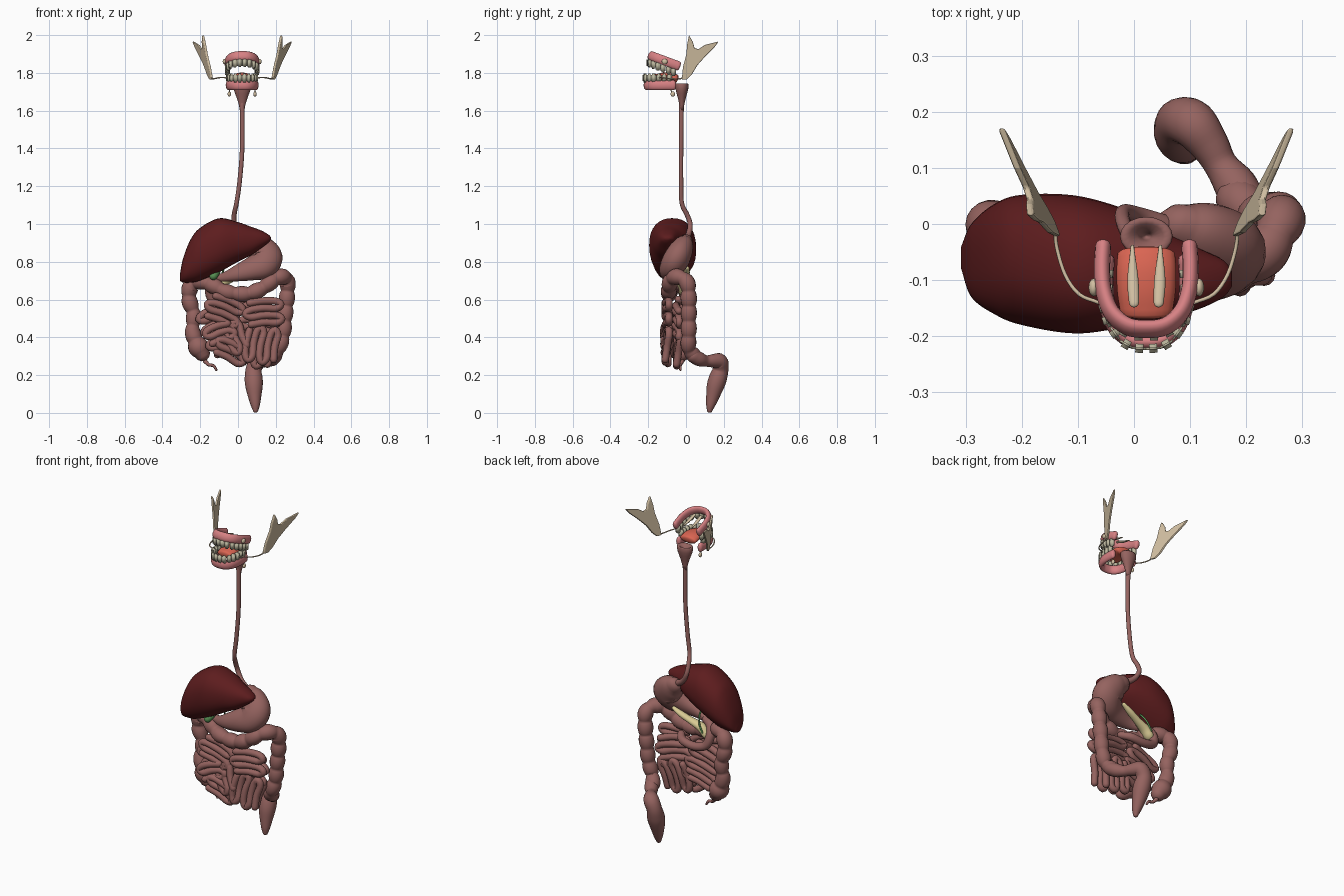
import bpy, bmesh, math
from mathutils import Vector, Matrix

if "Cube" in bpy.data.objects:
    bpy.data.objects.remove(bpy.data.objects["Cube"])


def mat(name, c):
    m = bpy.data.materials.new(name)
    m.diffuse_color = (*c, 1)
    m.use_nodes = True
    m.node_tree.nodes["Principled BSDF"].inputs["Base Color"].default_value = m.diffuse_color
    return m


GUT = mat("gut_brown", (0.30, 0.125, 0.115))
LIVER = mat("liver_red", (0.11, 0.012, 0.013))
GUM = mat("gum_pink", (0.68, 0.22, 0.23))
TONGUE = mat("tongue_red", (0.70, 0.13, 0.085))
BONE = mat("gland_cream", (0.64, 0.52, 0.36))
TOOTH = mat("tooth_ivory", (0.50, 0.47, 0.34))
PANC = mat("pancreas_yellow", (0.70, 0.60, 0.30))
BILE = mat("bile_green", (0.10, 0.29, 0.09))
CX = 0.022  # mirror plane of the head parts


def finish(name, bm, m, smooth=True):
    bmesh.ops.recalc_face_normals(bm, faces=bm.faces)
    me = bpy.data.meshes.new(name)
    bm.to_mesh(me)
    bm.free()
    me.materials.append(m)
    for p in me.polygons:
        p.use_smooth = smooth
    ob = bpy.data.objects.new(name, me)
    bpy.context.collection.objects.link(ob)
    return ob


def skin(name, rings, m):
    """Bridge rings of equal size and close both ends."""
    bm = bmesh.new()
    vr = [[bm.verts.new(p) for p in r] for r in rings]
    n = len(vr[0])
    for a, b in zip(vr, vr[1:]):
        for i in range(n):
            j = (i + 1) % n
            bm.faces.new((a[i], a[j], b[j], b[i]))
    for r in (vr[0], vr[-1]):
        c = bm.verts.new(sum((v.co for v in r), Vector()) / n)
        for i in range(n):
            bm.faces.new((r[i], r[(i + 1) % n], c))
    return finish(name, bm, m)


def spline(pts, step):
    """Catmull-Rom through tuples of any length, sampled about every step."""
    P = [Vector(p) for p in pts]
    P = [P[0] * 2 - P[1]] + P + [P[-1] * 2 - P[-2]]
    out = []
    for i in range(1, len(P) - 2):
        a, b, c, d = P[i - 1:i + 3]
        k = max(2, math.ceil((c - b).length / step))
        for j in range(k):
            t = j / k
            out.append(0.5 * (2 * b + (c - a) * t + (2 * a - 5 * b + 4 * c - d) * t * t
                              + (3 * b - a - 3 * c + d) * t ** 3))
    return out + [P[-2]]


def tube(name, pts, m, sides=14, step=0.012, flat=1.0, bulge=0.0, period=0.08, cap=1.0, up=None):
    """Tube along (x, y, z, radius) points with rounded ends."""
    S = spline(pts, step)
    C = [Vector(s[:3]) for s in S]
    R = [max(s[3], 0.001) for s in S]
    T = [(C[min(i + 1, len(C) - 1)] - C[max(i - 1, 0)]).normalized() for i in range(len(C))]
    up = Vector(up or ((0, 0, 1) if abs(T[0].z) < 0.9 else (0, 1, 0)))
    rings, run = [], 0.0

    def ring(c, r, nn, bb):
        return [c + bb * (r * math.cos(2 * math.pi * k / sides))
                + nn * (r * flat * math.sin(2 * math.pi * k / sides)) for k in range(sides)]
    for i, (c, r, t) in enumerate(zip(C, R, T)):
        up = (up - t * up.dot(t)).normalized()
        b = t.cross(up)
        if i:
            run += (c - C[i - 1]).length
        if bulge:
            r *= 1 - bulge + 1.5 * bulge * abs(math.sin(math.pi * run / period)) ** 0.7
        caps = [(c + t * (sg * cap * r * math.sin(a)), r * math.cos(a))
                for sg in (-1, 1) for a in (0.5, 1.0, 1.45)]
        if i == 0:
            rings += [ring(p, q, up, b) for p, q in reversed(caps[:3])]
        rings.append(ring(c, r, up, b))
        if i == len(C) - 1:
            rings += [ring(p, q, up, b) for p, q in caps[3:]]
    return skin(name, rings, m)


def blob(name, loc, size, m):
    bm = bmesh.new()
    bmesh.ops.create_uvsphere(bm, u_segments=16, v_segments=10, radius=1,
                              matrix=Matrix.Translation(loc) @ Matrix.Diagonal((*size, 1)))
    return finish(name, bm, m)


# liver: sections along x as (x, y front, y back, z bottom, z top)
stations = [(-.308, -.08, -.04, .70, .73), (-.29, -.13, .0, .69, .82), (-.25, -.16, .035, .69, .92),
            (-.2, -.18, .052, .70, .98), (-.1, -.195, .05, .745, 1.03), (0, -.18, .02, .80, 1.01),
            (.07, -.165, -.02, .835, .985), (.12, -.15, -.045, .87, .967),
            (.16, -.13, -.065, .90, .945), (.175, -.11, -.085, .918, .93)]
rings = []
for x, y0, y1, z0, z1 in spline(stations, 0.015):
    ring = []
    for k in range(32):
        a = 2 * math.pi * k / 32
        u, v = (math.copysign(abs(f(a)) ** .88, f(a)) for f in (math.cos, math.sin))
        z = (z0 + z1) / 2 + (z1 - z0) / 2 * v
        if v < 0 and u > 0:      # hollow underside towards the back
            z -= 0.3 * u * v * (z1 - z0) / 2
        ring.append(Vector((x, (y0 + y1) / 2 + (y1 - y0) / 2 * u, z)))
    rings.append(ring)
skin("liver", rings, LIVER)

# throat funnel with a dished opening, and gullet
prof = [(1.69, .003), (1.715, .009), (1.728, .016), (1.738, .03), (1.745, .043), (1.738, .047), (1.715, .046),
        (1.69, .037), (1.66, .026), (1.63, .017), (1.60, .012)]
skin("throat", [[Vector((CX + r * math.cos(k * math.pi / 10), -.022 + .74 * r * math.sin(k * math.pi / 10), z))
                 for k in range(20)] for z, r in prof], GUT)
tube("gullet", [(.022, -.024, 1.64, .013), (.022, -.026, 1.4, .012), (.008, -.026, 1.22, .012),
                (-.008, -.022, 1.11, .012), (-.02, .005, 1.05, .013), (-.018, .022, 1.0, .013),
                (.01, .015, .95, .015), (.06, -.005, .915, .02)], GUT)

# stomach, flattened front to back
tube("stomach", [(.08, -.005, .90, .05), (.115, -.02, .873, .074), (.148, -.045, .825, .087), (.128, -.068, .785, .083),
                 (.07, -.085, .762, .066), (.0, -.088, .74, .047), (-.05, -.08, .725, .032),
                 (-.09, -.065, .715, .022)], GUT, sides=24, cap=.8, flat=.8, up=(0, .9, -.42))

# duodenum loop
tube("duodenum", [(-.09, -.062, .717, .022), (-.135, -.04, .70, .025), (-.15, -.015, .65, .026),
                  (-.13, .0, .595, .025), (-.06, .008, .575, .024), (.02, .0, .585, .023),
                  (.06, -.04, .60, .02)], GUT)

# pancreas, gallbladder and bile ducts
tube("pancreas", [(-.12, -.022, .655, .032), (-.09, -.02, .685, .031), (-.03, -.01, .712, .023),
                  (.03, .0, .74, .02), (.075, .005, .765, .013)], PANC, flat=.8)
tube("gallbladder", [(-.13, -.10, .725, .022), (-.115, -.085, .745, .02), (-.09, -.06, .775, .01)], BILE)
tube("bile_duct", [(-.09, -.06, .775, .006), (-.075, -.03, .77, .005), (-.09, .003, .72, .005),
                   (-.115, .01, .67, .005)], BILE, sides=8)
tube("liver_duct", [(-.078, -.035, .772, .005), (-.07, -.05, .81, .005)], BILE, sides=8)

# large intestine with pouches
tube("colon", [(-.19, -.02, .315, .050), (-.215, -.015, .36, .050), (-.24, -.008, .43, .038), (-.235, .0, .52, .038),
               (-.258, .0, .60, .040), (-.25, -.005, .67, .041), (-.2, -.03, .695, .039), (-.135, -.06, .675, .040),
               (-.06, -.085, .64, .039), (.04, -.09, .63, .039), (.12, -.09, .655, .040),
               (.185, -.08, .70, .040), (.235, -.045, .72, .041), (.262, .005, .69, .040), (.258, .015, .60, .040),
               (.248, .015, .5, .039), (.238, .015, .41, .039), (.215, .015, .34, .038),
               (.185, .045, .30, .037)], GUT, sides=18, step=.007, bulge=.16)
tube("sigmoid_and_rectum", [(.20, .035, .305, .037), (.18, .07, .285, .038), (.155, .105, .275, .030),
                            (.135, .14, .275, .035), (.105, .178, .272, .043), (.083, .183, .23, .042),
                            (.083, .168, .18, .048), (.085, .155, .14, .046), (.088, .142, .09, .036),
                            (.092, .13, .04, .024), (.093, .125, .012, .014)], GUT, sides=20, cap=.8)
tube("appendix", [(-.175, -.02, .275, .012), (-.155, -.03, .255, .009), (-.13, -.03, .25, .008),
                  (-.115, -.03, .228, .006)], GUT, sides=10)


# small intestine: folded coils (centre x, z, depth, width, rows, angle)
def coil(name, cx, cz, y, w, rows, deg, pitch=.038, r=.0195):
    pts, a = [], math.radians(deg)
    for i in range(rows):
        s = 1 if i % 2 == 0 else -1
        for f, o in ((-.72, 0), (0, .15), (.72, 0), (1, .5)):
            if f == 1 and i == rows - 1:
                break
            u = s * f * w / 2
            v = (i + o - (rows - 1) / 2) * pitch
            pts.append((cx + u * math.cos(a) - v * math.sin(a), y + .01 * math.sin(3 * i + 2 * f),
                        cz + u * math.sin(a) + v * math.cos(a), r))
    tube(name, pts, GUT, sides=12)


for i, c in enumerate([(.135, .53, -.10, .19, 4, 4), (-.075, .54, -.10, .19, 4, -22),
                       (.125, .36, -.10, .18, 5, 80), (-.095, .42, -.108, .15, 3, 18),
                       (-.01, .40, -.10, .16, 3, 110), (-.04, .325, -.106, .17, 3, -28),
                       (-.08, .44, -.055, .20, 7, 20), (.11, .48, -.045, .20, 5, -12),
                       (.10, .34, -.04, .18, 5, 75)]):
    coil("small_intestine_%d" % (i + 1), *c)

# mouth: gums and teeth along a U-shaped arch
half = [(.077, -.04), (.079, -.08), (.076, -.12), (.062, -.158), (.034, -.182)]
arch = half + [(0, -.187)] + [(-x, y) for x, y in reversed(half)]
line = spline(arch, .002)


def jaw(name, zf, dy, side, wide, ty, tz, flat):
    tube(name + "_gum", [(CX + x * wide, y + dy, zf(y), .0145) for x, y in arch], GUM, flat=flat, step=.01, cap=.7)
    bm = bmesh.new()
    for k in range(14):
        i = round((k + .5) / 14 * (len(line) - 1))
        p, t = line[i], (line[i + 1] - line[i - 1]).normalized()
        back = abs(k - 6.5) > 3
        size = (.026, .024 if back else .016, .046)
        M = (Matrix.Translation((CX + p.x * wide, p.y + dy + ty, zf(p.y) + side * tz))
             @ Matrix.Rotation(math.atan2(t.y, t.x), 4, 'Z') @ Matrix.Diagonal((*size, 1)))
        bmesh.ops.create_cube(bm, size=1, matrix=M)
    bmesh.ops.bevel(bm, geom=bm.edges[:], offset=.006, segments=2, affect='EDGES')
    finish(name + "_teeth", bm, TOOTH)


jaw("upper", lambda y: 1.892 - .37 * (y + .19), 0, -1, 1, -.013, .036, 1.75)
jaw("lower", lambda y: 1.735, -.023, 1, .92, -.012, .038, 1.85)

# tongue
tube("tongue", [(CX, -.16, 1.772, .046), (CX, -.12, 1.777, .052), (CX, -.08, 1.776, .053), (CX, -.052, 1.768, .051)],
     TONGUE, sides=20, flat=.46, cap=.2)

# salivary glands on both sides of the head
plate = [(-.022, 1.765), (-.016, 1.83), (.002, 1.9), (.006, 1.95), (.016, 2.0), (.036, 1.965), (.045, 1.932),
         (.065, 1.925), (.1, 1.948), (.172, 1.966), (.152, 1.937), (.1, 1.885), (.06, 1.84), (.03, 1.79), (.005, 1.765)]
for s, tag in ((-1, "right"), (1, "left")):
    bm = bmesh.new()
    f = bm.faces.new([bm.verts.new((CX + s * (.155 + .366 * (y + .015) + .145 * (z - 1.765)), y, z))
                      for y, z in plate])
    ext = bmesh.ops.extrude_face_region(bm, geom=[f], use_keep_orig=True)
    for v in ext["geom"]:
        if isinstance(v, bmesh.types.BMVert):
            v.co.x += s * .013
    ob = finish("cheek_gland_" + tag, bm, BONE, False)
    bev = ob.modifiers.new("round", 'BEVEL')
    bev.width, bev.segments = .004, 2
    tube("cheek_duct_" + tag, [(CX + s * x, y, z, .0035) for x, y, z in
                               ((.162, -.01, 1.775), (.16, -.04, 1.768), (.145, -.09, 1.77),
                                (.12, -.125, 1.775), (.085, -.14, 1.775))], BONE, sides=8)
    blob("side_gland_" + tag, (CX + s * .094, -.113, 1.86), (.009, .016, .014), BONE)
    blob("jaw_gland_" + tag, (CX + s * .068, -.07, 1.688), (.009, .012, .014), BONE)
    tube("jaw_duct_" + tag, [(CX + s * .068, -.07, 1.69, .003), (CX + s * .066, -.09, 1.73, .003)], BONE, sides=8)
    tube("palate_gland_" + tag, [(CX + s * .022, -.14, 1.876, .009), (CX + s * .024, -.10, 1.862, .010),
                                 (CX + s * .025, -.04, 1.845, .003)], BONE, sides=10, flat=.6)
